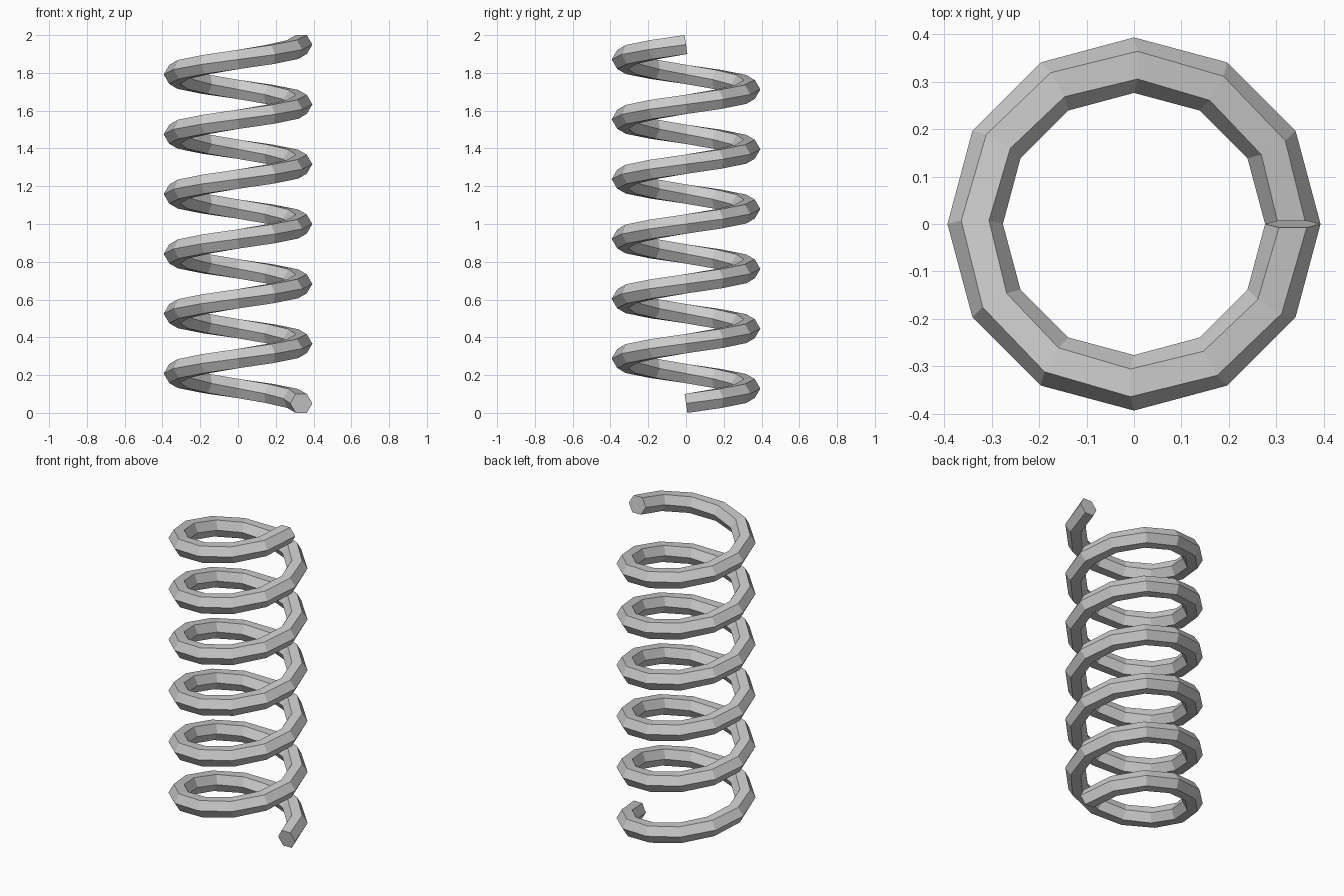
import bpy, bmesh
from math import pi, cos, sin
from mathutils import Vector

if "Cube" in bpy.data.objects:
    bpy.data.objects.remove(bpy.data.objects["Cube"])

COIL_R, WIRE_R = 0.335, 0.0585
TURNS, STEPS, SIDES = 6, 12, 6
Z0, Z1 = 0.05, 1.95
climb = (Z1 - Z0) / (TURNS * 2 * pi)

bm = bmesh.new()

# Hexagonal wire sections set square to the helix
rings = []
for i in range(TURNS * STEPS + 1):
    a = 2 * pi * i / STEPS
    out = Vector((cos(a), sin(a), 0))
    tangent = Vector((-COIL_R * sin(a), COIL_R * cos(a), climb)).normalized()
    up = out.cross(tangent)
    centre = out * COIL_R + Vector((0, 0, Z0 + climb * a))
    rings.append([bm.verts.new(centre + WIRE_R * (out * cos(b) + up * sin(b)))
                  for b in (2 * pi * k / SIDES for k in range(SIDES))])

# Wire sides and flat end caps
for r, s in zip(rings, rings[1:]):
    for k in range(SIDES):
        n = (k + 1) % SIDES
        bm.faces.new((r[k], r[n], s[n], s[k]))
bm.faces.new(rings[0])
bm.faces.new(rings[-1])
bmesh.ops.recalc_face_normals(bm, faces=bm.faces)

mesh = bpy.data.meshes.new("coil_spring")
bm.to_mesh(mesh)
bm.free()
bpy.context.collection.objects.link(bpy.data.objects.new("coil_spring", mesh))
